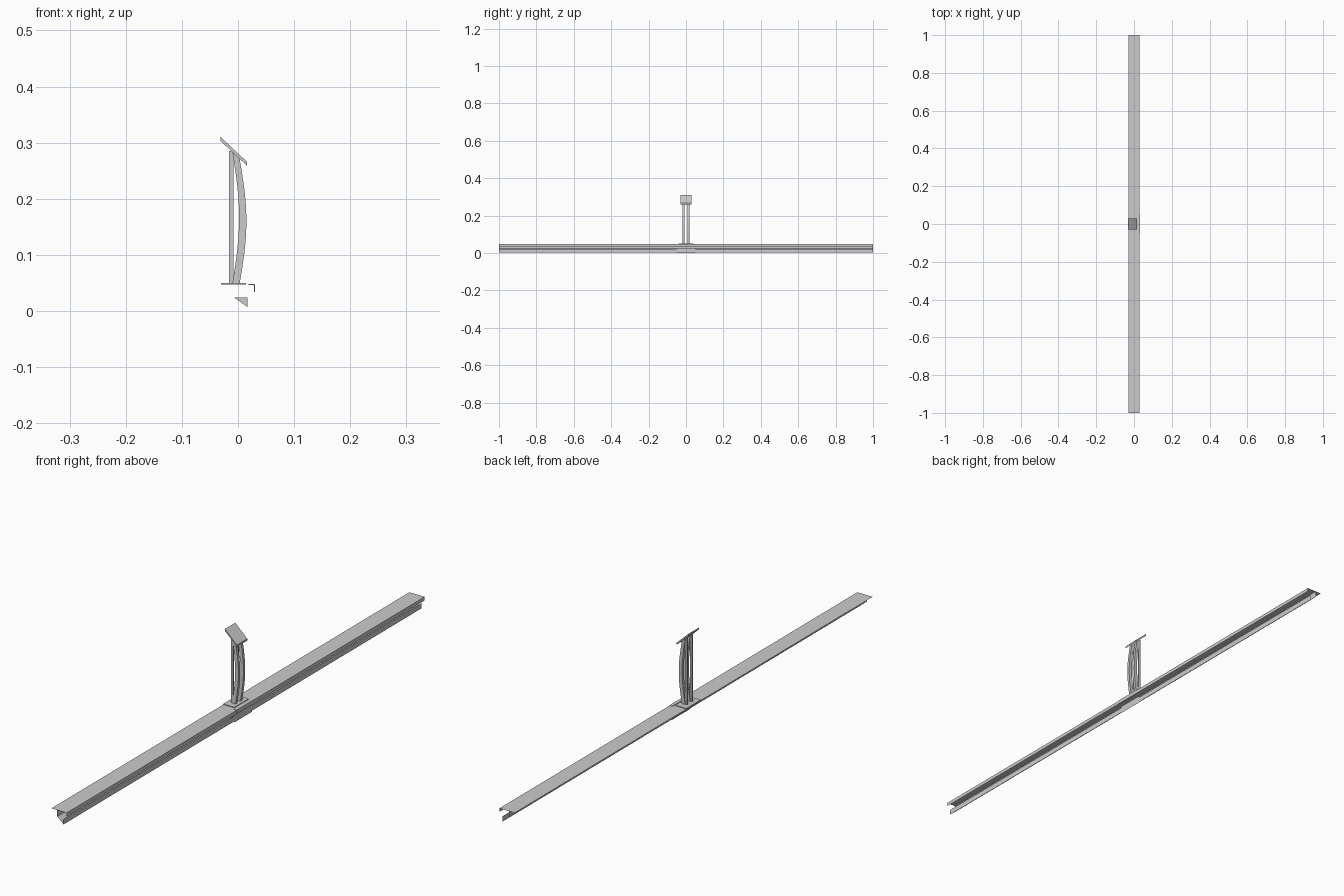
import bpy, bmesh, math

if "Cube" in bpy.data.objects:
    bpy.data.objects.remove(bpy.data.objects["Cube"])


def make(name, verts, faces):
    me = bpy.data.meshes.new(name)
    me.from_pydata(verts, [], faces)
    bm = bmesh.new()
    bm.from_mesh(me)
    bmesh.ops.recalc_face_normals(bm, faces=bm.faces)
    bm.to_mesh(me)
    bm.free()
    ob = bpy.data.objects.new(name, me)
    bpy.context.collection.objects.link(ob)
    return ob


def extrude(name, profile, y0, y1, closed=True):
    """Sweep an x-z profile along y; a closed profile gets end caps."""
    n = len(profile)
    verts = [(x, y, z) for y in (y0, y1) for x, z in profile]
    faces = [(i, (i + 1) % n, (i + 1) % n + n, i + n)
             for i in range(n if closed else n - 1)]
    if closed:
        faces += [tuple(range(n)), tuple(range(n, 2 * n))]
    return make(name, verts, faces)


def rect(x0, x1, z0, z1):
    return [(x0, z0), (x1, z0), (x1, z1), (x0, z1)]


# long sheet rail: flat top, then a folded channel under it
extrude("rail_top", [(-0.03, 0.047), (0.03, 0.047), (0.03, 0.034)], -1, 1, False)
extrude("rail_channel", [(-0.007, 0.047), (-0.007, 0.024), (0.018, 0.003),
                         (0.018, 0.022)], -1, 1, False)

# centre joint: wedge in the channel, thin front cover and lip clip
extrude("joint_wedge", [(-0.007, 0.024), (0.017, 0.024), (0.017, 0.007)], -0.05, 0.05)
extrude("joint_cover", [(0.019, 0.0), (0.019, 0.027)], -0.05, 0.05, False)
extrude("lip_clip", [(0.019, 0.048), (0.019, 0.0465), (0.028, 0.0465), (0.0285, 0.034),
                     (0.0305, 0.034), (0.0305, 0.048)], -0.05, 0.05)

# post base
extrude("post_base", rect(-0.03, 0.014, 0.047, 0.0495), -0.04, 0.04)

# bowed uprights on both sides
steps = 12
front, back = [], []
for i in range(steps + 1):
    t = i / steps
    bow = 0.012 * math.sin(math.pi * t)
    front.append((0.003 + bow, 0.049 + t * 0.222))
    back.append((-0.010 + bow, 0.049 + t * 0.234))
for side, y in (("left", -0.014), ("right", 0.014)):
    extrude("upright_" + side, front + back[::-1], y - 0.005, y + 0.005)
    # straight rib behind each upright
    extrude("rib_" + side, rect(-0.016, -0.008, 0.049, 0.285), y - 0.002, y + 0.002)

# tilted head plate
extrude("head_plate", [(-0.031, 0.303), (-0.031, 0.31), (0.016, 0.266), (0.016, 0.259)],
        -0.029, 0.029)
